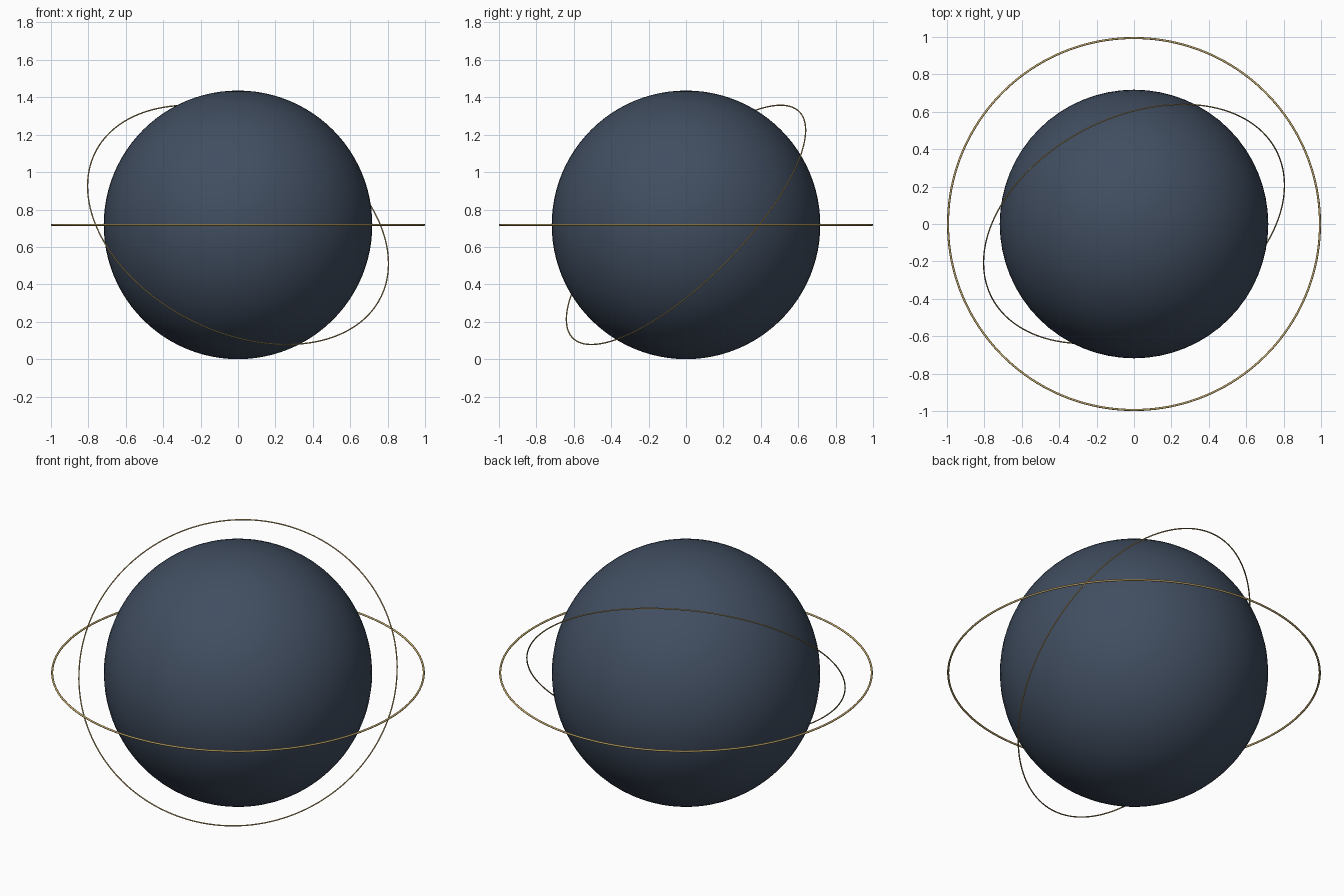
import bpy
import math

if "Cube" in bpy.data.objects:
    bpy.data.objects.remove(bpy.data.objects["Cube"])

RADIUS = 0.718
CENTRE = (0, 0, RADIUS)


def material(name, colour):
    mat = bpy.data.materials.new(name)
    mat.diffuse_color = (*colour, 1)
    mat.use_nodes = True
    mat.node_tree.nodes["Principled BSDF"].inputs["Base Color"].default_value = mat.diffuse_color
    return mat


def finish(name, mat):
    obj = bpy.context.object
    obj.name = name
    obj.data.materials.append(mat)
    bpy.ops.object.shade_smooth()
    return obj


def ring(name, major, minor, tilt, mat):
    bpy.ops.mesh.primitive_torus_add(
        major_radius=major, minor_radius=minor, major_segments=160,
        minor_segments=10, location=CENTRE, rotation=tilt)
    return finish(name, mat)


navy = material("slate navy", (0.052, 0.075, 0.117))
gold = material("antique gold", (0.55, 0.40, 0.15))

# Globe
bpy.ops.mesh.primitive_uv_sphere_add(
    segments=64, ring_count=48, radius=RADIUS, location=CENTRE)
finish("globe", navy)

# Level outer ring and thinner tilted inner ring
ring("outer_ring", 0.9945, 0.0055, (0, 0, 0), gold)
inner = ring("inner_ring", 0.856, 0.0035, (0, 0, 0), gold)
inner.rotation_mode = 'ZYX'  # turn about y first, then about x
inner.rotation_euler = (math.radians(45), math.radians(20), 0)
